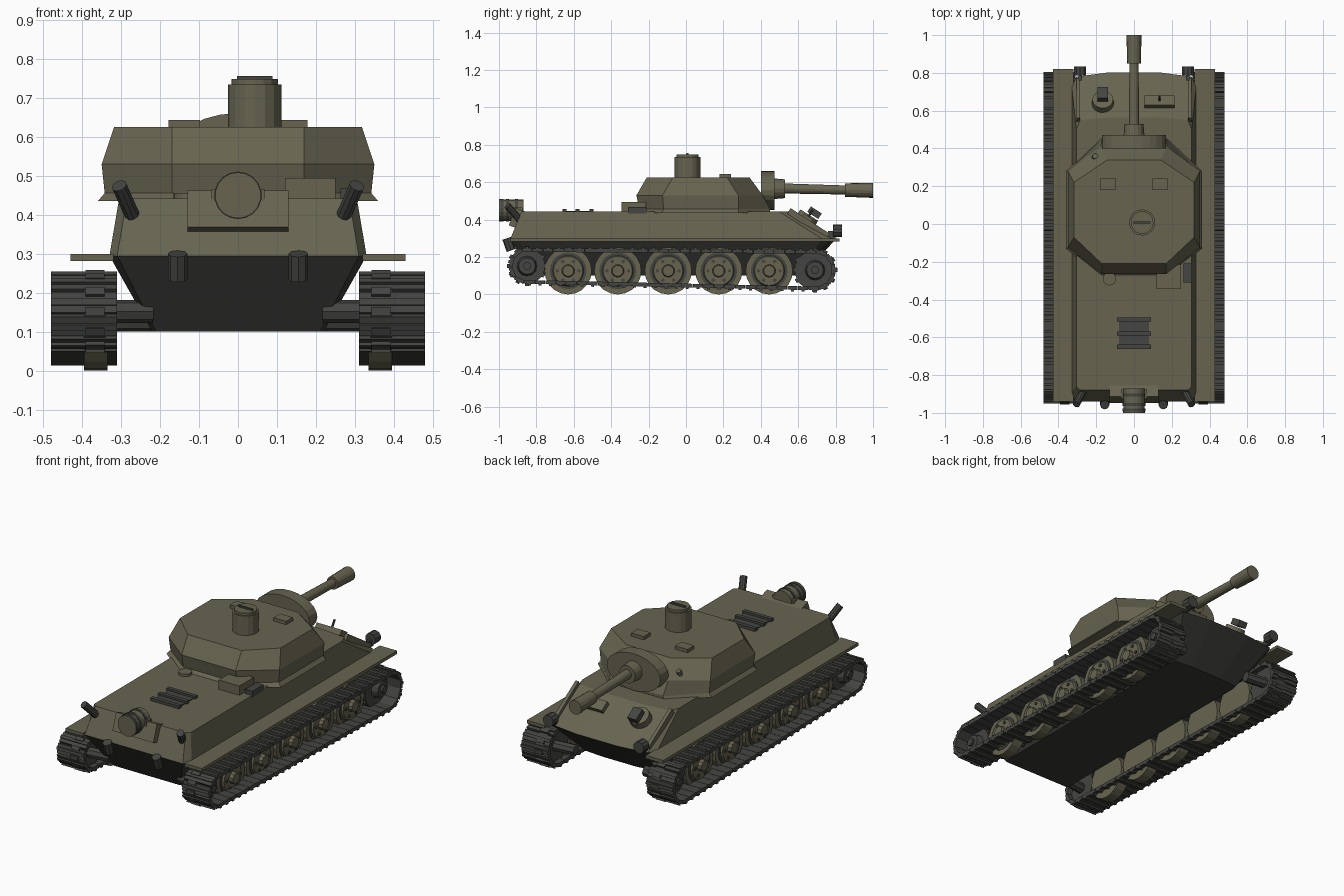
import bpy, bmesh, math
from mathutils import Vector, Matrix

if "Cube" in bpy.data.objects:
    bpy.data.objects.remove(bpy.data.objects["Cube"])

def mat(name, c):
    m = bpy.data.materials.new(name)
    m.diffuse_color = (*c, 1)
    m.use_nodes = True
    m.node_tree.nodes["Principled BSDF"].inputs["Base Color"].default_value = m.diffuse_color
    return m

OLIVE = mat("olive", (0.135, 0.127, 0.080))
STEEL = mat("dark steel", (0.058, 0.059, 0.054))
LOWER = mat("lower hull grey", (0.038, 0.038, 0.034))

def finish(name, bm, m):
    bmesh.ops.recalc_face_normals(bm, faces=bm.faces)
    me = bpy.data.meshes.new(name)
    bm.to_mesh(me)
    bm.free()
    me.materials.append(m)
    ob = bpy.data.objects.new(name, me)
    bpy.context.collection.objects.link(ob)
    return ob

def add_box(bm, c, size, rot=Matrix()):
    bmesh.ops.create_cube(bm, size=1, matrix=Matrix.Translation(c) @ rot @ Matrix.Diagonal((*size, 1)))

def box(name, c, size, m, rx=0):
    bm = bmesh.new()
    add_box(bm, c, size, Matrix.Rotation(rx, 4, 'X'))
    return finish(name, bm, m)

def add_cyl(bm, a, b, r1, r2=None, seg=16):
    a, b = Vector(a), Vector(b)
    d = b - a
    mx = Matrix.Translation((a + b) / 2) @ d.to_track_quat('Z', 'Y').to_matrix().to_4x4()
    bmesh.ops.create_cone(bm, cap_ends=True, segments=seg, radius1=r1,
                          radius2=r1 if r2 is None else r2, depth=d.length, matrix=mx)

def cyl(name, a, b, r, m, r2=None, seg=16):
    bm = bmesh.new()
    add_cyl(bm, a, b, r, r2, seg)
    return finish(name, bm, m)

def loft(name, sections, m):
    """Sections: (half outline from rear to front with x > 0, z), bottom to top."""
    bm = bmesh.new()
    rings = []
    for half, z in sections:
        pts = list(half) + [(-x, y) for x, y in reversed(half)]
        rings.append([bm.verts.new((x, y, z)) for x, y in pts])
    for lo, hi in zip(rings, rings[1:]):
        n = len(lo)
        for i in range(n):
            j = (i + 1) % n
            bm.faces.new((lo[i], lo[j], hi[j], hi[i]))
    bm.faces.new(rings[0])
    bm.faces.new(rings[-1])
    return finish(name, bm, m)

# Hull
deck_low = [(0.31, -0.94), (0.33, -0.89), (0.33, 0.73), (0.305, 0.78), (0.13, 0.803)]
deck_top = [(0.285, -0.88), (0.305, -0.86), (0.305, 0.50), (0.285, 0.55), (0.13, 0.565)]
belly = [(0.21, -0.82), (0.22, -0.81), (0.22, 0.57), (0.21, 0.60), (0.10, 0.61)]
loft("lower_hull", [(belly, 0.10), (deck_low, 0.295)], LOWER)
loft("upper_hull", [(deck_low, 0.295), (deck_top, 0.442)], OLIVE)

# Turret: flared lip, belt line and sloped roof
lip = [(0.175, -0.28), (0.36, -0.13), (0.36, 0.28), (0.18, 0.45)]
base = [(0.17, -0.25), (0.342, -0.12), (0.342, 0.28), (0.17, 0.45)]
waist = [(0.17, -0.265), (0.35, -0.125), (0.35, 0.28), (0.175, 0.41)]
roof = [(0.17, -0.21), (0.318, -0.07), (0.318, 0.22), (0.14, 0.34)]
loft("turret_lip", [(lip, 0.435), (base, 0.456)], OLIVE)
loft("turret", [(base, 0.455), (waist, 0.53), (roof, 0.625)], OLIVE)

# Turret fittings
cyl("cupola", (0.043, 0.008, 0.62), (0.043, 0.008, 0.735), 0.069, OLIVE)
cyl("cupola_cap", (0.043, 0.008, 0.735), (0.043, 0.008, 0.748), 0.06, OLIVE)
box("cupola_handle", (0.043, 0.008, 0.751), (0.09, 0.012, 0.010), STEEL)
for s in (1, -1):
    box("roof_hatch", (s * 0.138, 0.21, 0.633), (0.08, 0.06, 0.022), OLIVE)
cyl("lifting_hook", (-0.21, 0.35, 0.55), (-0.205, 0.36, 0.575), 0.015, OLIVE, seg=8)
box("stowage_box", (0.185, -0.28, 0.467), (0.13, 0.13, 0.056), OLIVE)
box("side_case", (0.285, -0.26, 0.45), (0.045, 0.10, 0.035), STEEL)
cyl("deck_cap", (-0.13, -0.29, 0.44), (-0.13, -0.29, 0.456), 0.035, OLIVE)

# Gun
mantlet = cyl("mantlet", (0, 0.40, 0), (0, 0.472, 0), 0.105, OLIVE, seg=24)
mantlet.location.z = 0.556
mantlet.scale.x = 1.62
cyl("gun_collar", (0, 0.47, 0.565), (0, 0.53, 0.565), 0.055, OLIVE, 0.05)
cyl("gun_barrel", (0, 0.50, 0.567), (0, 0.87, 0.558), 0.027, OLIVE, 0.024)
cyl("muzzle_brake", (0, 0.85, 0.558), (0, 1.0, 0.556), 0.036, OLIVE, 0.04)

# Sloped front fittings
T = -0.578
N = Vector((0, 0.546, 0.838))
p = Vector((-0.165, 0.64, 0.395))
cyl("bow_gun_mount", p - N * 0.02, p + N * 0.035, 0.06, OLIVE, 0.055)
box("bow_gun", p + N * 0.05 + Vector((0, 0.02, 0)), (0.055, 0.07, 0.035), STEEL, T)
p = Vector((0.135, 0.64, 0.395))
box("vision_hatch", p + N * 0.012, (0.16, 0.06, 0.03), OLIVE, T)
cyl("vision_post", p, p + N * 0.07, 0.006, STEEL, seg=6)
for s in (1, -1):
    box("front_rail", (s * 0.295, 0.655, 0.378), (0.02, 0.25, 0.035), OLIVE, T)
    cyl("headlight", (s * 0.285, 0.785, 0.34), (s * 0.285, 0.835, 0.34), 0.033, STEEL, seg=10)
    box("headlight_stem", (s * 0.285, 0.78, 0.32), (0.02, 0.04, 0.04), STEEL)

# Rear fittings
box("rear_panel", (0, -0.9, 0.405), (0.258, 0.065, 0.10), OLIVE, -0.35)
box("drum_bracket", (0, -0.90, 0.45), (0.135, 0.05, 0.03), OLIVE)
cyl("rear_drum", (0, -0.995, 0.45), (0, -0.87, 0.45), 0.057, OLIVE, seg=18)
for y in (-0.985, -0.955, -0.905):
    cyl("drum_band", (0, y - 0.008, 0.45), (0, y + 0.008, 0.45), 0.061, STEEL, seg=18)
cyl("drum_end", (0, -1.0, 0.45), (0, -0.99, 0.45), 0.059, OLIVE, seg=18)
for s in (1, -1):
    cyl("exhaust_pipe", (s * 0.272, -0.89, 0.40), (s * 0.305, -0.955, 0.475), 0.02, STEEL, seg=10)
    cyl("tow_hook", (s * 0.155, -0.935, 0.235), (s * 0.155, -0.958, 0.30), 0.025, STEEL, seg=8)
box("engine_grille", (0, -0.58, 0.443), (0.16, 0.16, 0.008), STEEL)
for y in (-0.505, -0.58, -0.65):
    box("grille_slat", (0, y, 0.45), (0.18, 0.022, 0.016), STEEL)

# Fenders
for s in (1, -1):
    box("fender", (s * 0.375, -0.12, 0.291), (0.11, 1.64, 0.018), OLIVE)
    box("fender_front", (s * 0.375, 0.76, 0.291), (0.11, 0.12, 0.018), OLIVE)

# Track path around the two end wheels: (y, z, tangent angle) by distance
REAR, FRONT = (-0.85, 0.152, 0.085), (0.69, 0.130, 0.098)
def track_points(step):
    d = Vector((FRONT[0] - REAR[0], FRONT[1] - REAR[1]))
    a = math.atan2(d.y, d.x)
    k = math.asin((REAR[2] - FRONT[2]) / d.length)
    up, down = a + math.pi / 2 - k, a - math.pi / 2 + k
    on = lambda w, t: Vector((w[0] + w[2] * math.cos(t), w[1] + w[2] * math.sin(t)))
    poly = [on(REAR, up)]
    poly += [on(FRONT, up + (down - up) * i / 24) for i in range(25)]
    poly += [on(REAR, down + (up - 2 * math.pi - down) * i / 24) for i in range(25)]
    total = sum((q - r).length for r, q in zip(poly, poly[1:]))
    n = round(total / step)
    out, run, i = [], 0, 0
    for j in range(n):
        t = j * total / n
        while run + (poly[i + 1] - poly[i]).length < t:
            run += (poly[i + 1] - poly[i]).length
            i += 1
        e = (poly[i + 1] - poly[i]).normalized()
        out.append((poly[i] + e * (t - run), math.atan2(e.y, e.x)))
    return out

for s in (1, -1):
    # Track links with a raised cleat each
    bm = bmesh.new()
    for q, ang in track_points(0.056):
        rot = Matrix.Rotation(ang, 4, 'X')
        c = Vector((s * 0.395, q.x, q.y))
        n = rot @ Vector((0, 0, 1))
        add_box(bm, c, (0.17, 0.054, 0.02), rot)
        add_box(bm, c + n * 0.010, (0.17, 0.016, 0.016), rot)
    finish("track", bm, STEEL)

    # Road wheels with raised rim, hub and bolts
    for y in (-0.63, -0.365, -0.095, 0.175, 0.445):
        bm = bmesh.new()
        def disc(x0, x1, r, r2=None, dy=0, dz=0, seg=20):
            add_cyl(bm, (s * x0, y + dy, 0.126 + dz), (s * x1, y + dy, 0.126 + dz), r, r2, seg)
        disc(0.335, 0.395, 0.126)
        disc(0.395, 0.408, 0.085, 0.078)
        disc(0.40, 0.43, 0.036, 0.03, seg=10)
        finish("road_wheel", bm, OLIVE)
        bm = bmesh.new()
        disc(0.39, 0.398, 0.098)
        for k in range(6):
            t = k * math.pi / 3
            disc(0.40, 0.414, 0.010, None, 0.058 * math.cos(t), 0.058 * math.sin(t), 6)
        finish("wheel_ring_and_bolts", bm, STEEL)

    # End wheels with teeth and hub
    for (y, z, r) in (REAR, FRONT):
        bm = bmesh.new()
        add_cyl(bm, (s * 0.34, y, z), (s * 0.395, y, z), r + 0.012, seg=14)
        for k in range(12):
            t = k * math.pi / 6
            rot = Matrix.Rotation(t, 4, 'X')
            add_box(bm, Vector((s * 0.367, y, z)) + rot @ Vector((0, 0, r + 0.010)), (0.05, 0.022, 0.022), rot)
        add_cyl(bm, (s * 0.39, y, z), (s * 0.43, y, z), 0.055, 0.045, 12)
        add_cyl(bm, (s * 0.43, y, z), (s * 0.445, y, z), 0.022, seg=8)
        add_cyl(bm, (s * 0.22, y * 0.98, z), (s * 0.35, y, z), 0.03, seg=8)
        finish("end_wheel", bm, STEEL)
